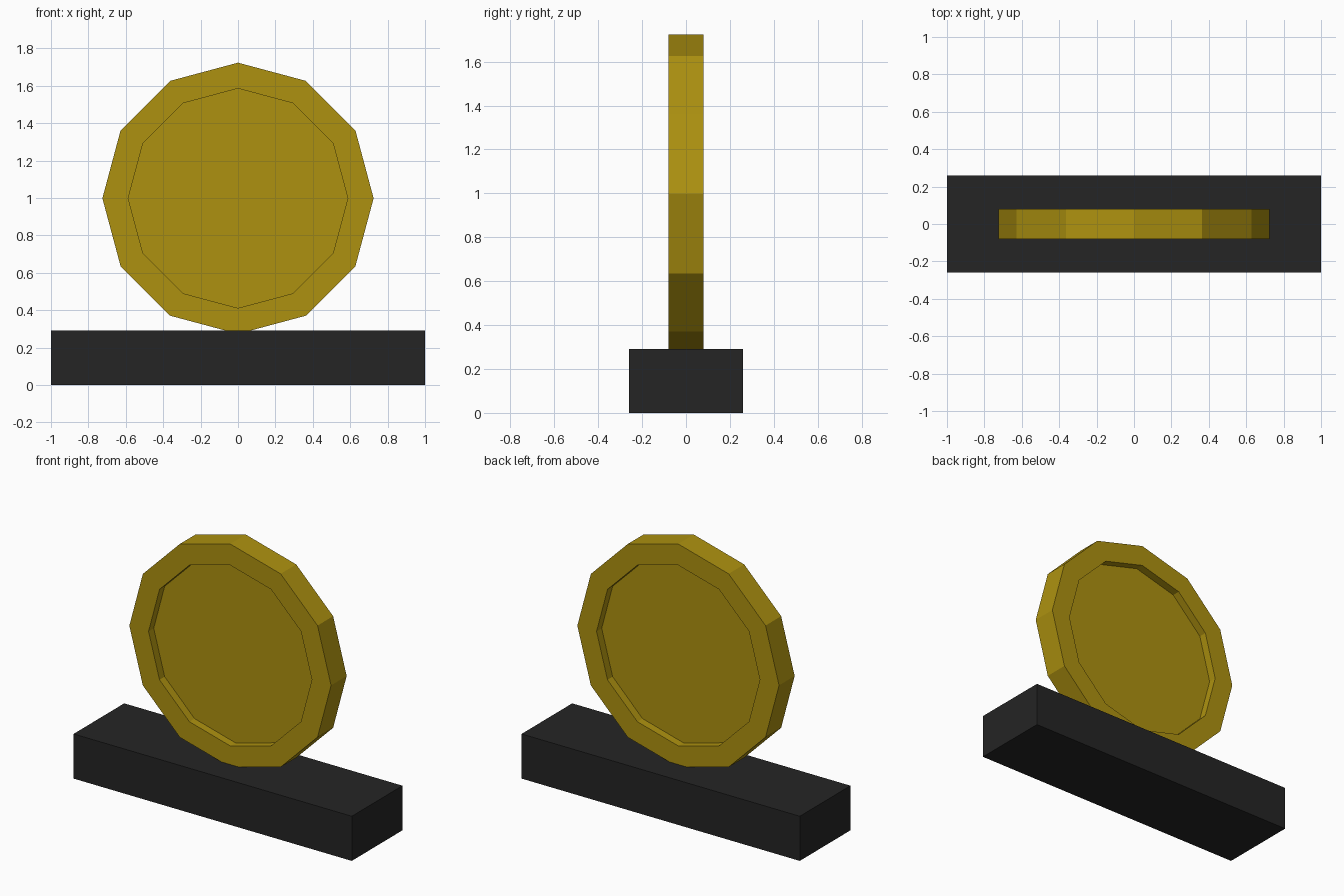
import bpy, bmesh, math
from mathutils import Matrix

if "Cube" in bpy.data.objects:
    bpy.data.objects.remove(bpy.data.objects["Cube"])


def material(name, rgb):
    m = bpy.data.materials.new(name)
    m.diffuse_color = (*rgb, 1.0)
    m.use_nodes = True
    m.node_tree.nodes["Principled BSDF"].inputs["Base Color"].default_value = m.diffuse_color
    return m


def add_object(name, bm, mat):
    mesh = bpy.data.meshes.new(name)
    bmesh.ops.recalc_face_normals(bm, faces=bm.faces)
    bm.to_mesh(mesh)
    bm.free()
    mesh.materials.append(mat)
    obj = bpy.data.objects.new(name, mesh)
    bpy.context.collection.objects.link(obj)
    return obj


gold = material("old gold", (0.42, 0.285, 0.005))
black = material("soft black", (0.018, 0.018, 0.018))

# Rectangular base block
bm = bmesh.new()
bmesh.ops.create_cube(bm, size=1.0, matrix=Matrix.Translation((0, 0, 0.145))
                      @ Matrix.Diagonal((2.0, 0.52, 0.29, 1)))
add_object("base", bm, black)

# Twelve-sided coin standing on edge, its tip sunk slightly into the base
SIDES, RADIUS, RIM_RADIUS = 12, 0.725, 0.587
THICKNESS, RECESS, CENTRE_Z = 0.16, 0.053, 0.998
bm = bmesh.new()
ring = [bm.verts.new((RADIUS * math.cos(a), -THICKNESS / 2, RADIUS * math.sin(a)))
        for a in (2 * math.pi * i / SIDES for i in range(SIDES))]
front = bm.faces.new(ring)
ext = bmesh.ops.extrude_face_region(bm, geom=[front], use_keep_orig=True)
bmesh.ops.translate(bm, vec=(0, THICKNESS, 0),
                    verts=[v for v in ext["geom"] if isinstance(v, bmesh.types.BMVert)])
bmesh.ops.recalc_face_normals(bm, faces=bm.faces)

# Recessed disc on both faces, leaving a raised rim
inset = (RADIUS - RIM_RADIUS) * math.cos(math.pi / SIDES)
for cap in [f for f in bm.faces if len(f.verts) == SIDES]:
    side = 1 if cap.calc_center_median().y > 0 else -1
    bmesh.ops.inset_region(bm, faces=[cap], thickness=inset, use_even_offset=True)
    floor = bmesh.ops.extrude_discrete_faces(bm, faces=[cap])["faces"][0]
    bmesh.ops.translate(bm, vec=(0, -side * RECESS, 0), verts=floor.verts)

coin = add_object("coin", bm, gold)
coin.location.z = CENTRE_Z
